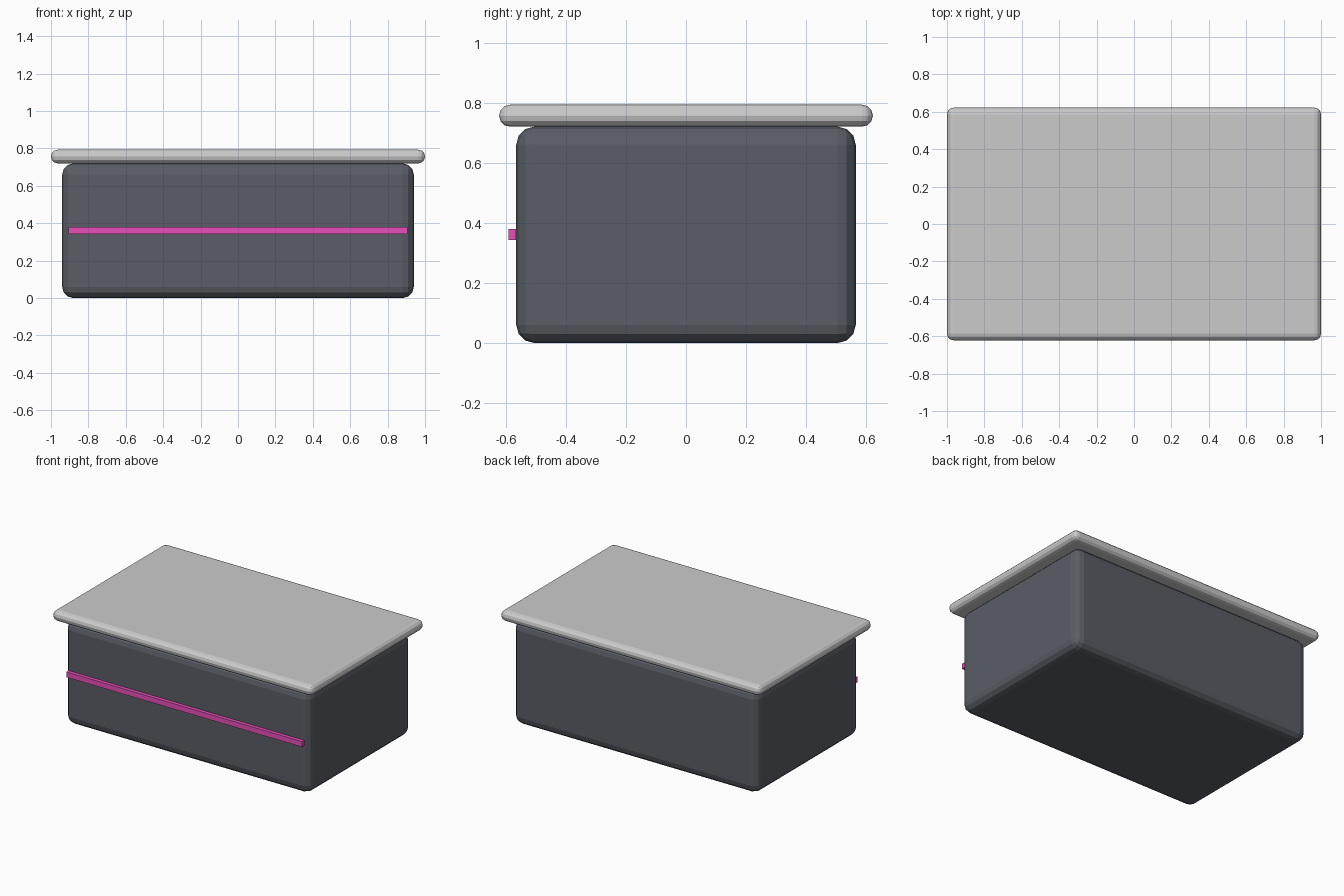
import bpy

if "Cube" in bpy.data.objects:
    bpy.data.objects.remove(bpy.data.objects["Cube"])


def material(name, color):
    mat = bpy.data.materials.new(name)
    mat.diffuse_color = color
    mat.use_nodes = True
    mat.node_tree.nodes["Principled BSDF"].inputs["Base Color"].default_value = mat.diffuse_color
    return mat


def box(name, x, y, z, mat, bevel=0.0, segments=3):
    """Box from (min, max) ranges with an optional rounded edge."""
    bpy.ops.mesh.primitive_cube_add(
        size=1, location=[(a + b) / 2 for a, b in (x, y, z)])
    obj = bpy.context.object
    obj.name = name
    obj.scale = [b - a for a, b in (x, y, z)]
    bpy.ops.object.transform_apply(location=False, rotation=False, scale=True)
    obj.data.materials.append(mat)
    if bevel:
        mod = obj.modifiers.new("rounded_edges", 'BEVEL')
        mod.width = bevel
        mod.segments = segments
    return obj


dark = material("dark_grey", (0.10, 0.11, 0.13, 1))
light = material("light_grey", (0.60, 0.60, 0.62, 1))
pink = material("pink", (0.80, 0.08, 0.48, 1))

# Main body
box("body", (-0.94, 0.94), (-0.565, 0.565), (0, 0.72), dark, 0.06)

# Overhanging top slab with fully rounded rim
box("top_slab", (-1, 1), (-0.622, 0.622), (0.72, 0.793), light, 0.036)

# Accent strip across the front
box("front_strip", (-0.905, 0.905), (-0.59, -0.565), (0.343, 0.38), pink)
